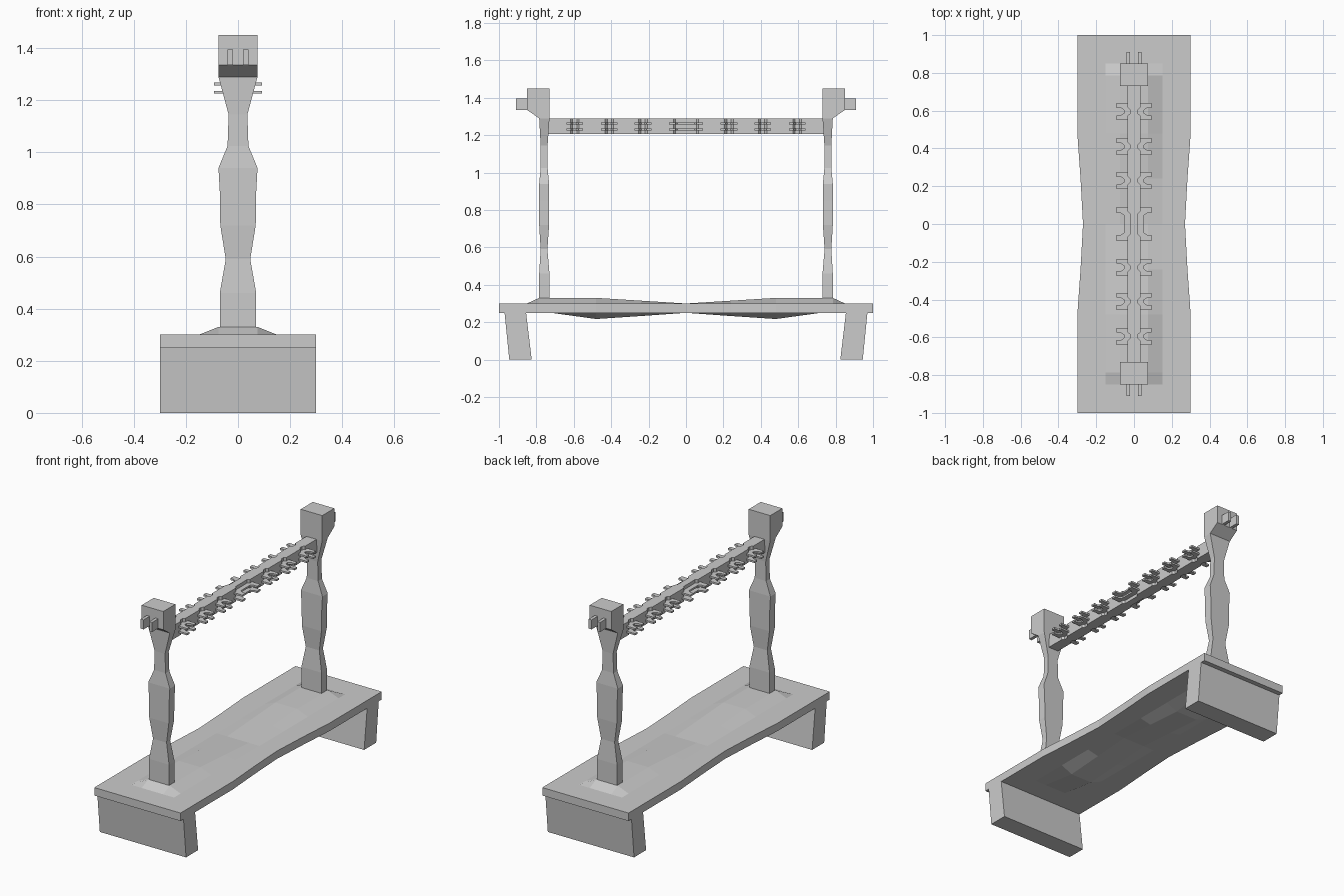
import bpy, bmesh

if "Cube" in bpy.data.objects:
    bpy.data.objects.remove(bpy.data.objects["Cube"])


def make(name, rings, cap=True):
    """Skin a list of equal-length vertex rings into one flat-shaded solid."""
    bm = bmesh.new()
    vr = [[bm.verts.new(p) for p in r] for r in rings]
    n = len(rings[0])
    for a, b in zip(vr, vr[1:]):
        for i in range(n):
            j = (i + 1) % n
            bm.faces.new((a[i], a[j], b[j], b[i]))
    if cap:
        bm.faces.new(vr[0])
        bm.faces.new(vr[-1])
    bmesh.ops.recalc_face_normals(bm, faces=bm.faces)
    me = bpy.data.meshes.new(name)
    bm.to_mesh(me)
    bm.free()
    ob = bpy.data.objects.new(name, me)
    bpy.context.collection.objects.link(ob)
    return ob


def rect(x0, x1, y0, y1, z):
    return [(x0, y0, z), (x1, y0, z), (x1, y1, z), (x0, y1, z)]


def prism(name, poly, z0, z1):
    return make(name, [[(x, y, z0) for x, y in poly], [(x, y, z1) for x, y in poly]])


# Waisted board with raised ridges at the posts and a shallow keel below
# rows: y, half width, ridge top, keel bottom
half_rows = [(1, .3, .30, .25), (.85, .3, .30, .25), (.785, .3, .33, .25),
             (.72, .3, .33, .25), (.48, .3, .33, .217), (.24, .283, .315, .233)]
rows = ([(-y, w, t, b) for y, w, t, b in half_rows] + [(0, .27, .30, .25)]
        + half_rows[::-1])
rings = []
for y, w, t, b in rows:
    top = [(-w, .30), (-.15, .30), (-.075, t), (.075, t), (.15, .30), (w, .30)]
    bot = [(w, .25), (.15, .25), (.075, b), (-.075, b), (-.15, .25), (-w, .25)]
    rings.append([(x, y, z) for x, z in top + bot])
make("board", rings)

# Post stations: z, half width in x, inner y, outer y (the last ones form the head)
stations = [(.29, .07, .73, .785), (.46, .07, .73, .785), (.59, .047, .741, .777),
            (.72, .068, .732, .785), (.85, .07, .732, .785), (.94, .075, .732, .785),
            (1.025, .04, .74, .777), (1.145, .036, .74, .777), (1.29, .075, .73, .785),
            (1.335, .075, .73, .85), (1.45, .075, .73, .85)]
for s, end in ((-1, "front"), (1, "back")):
    # Slanted slab leg
    make(end + "_leg", [rect(-.3, .3, s * .825, s * .945, 0),
                        rect(-.3, .3, s * .855, s * .97, .25)])
    make(end + "_post", [rect(-h, h, s * a, s * b, z) for z, h, a, b in stations])
    # Pair of pegs on the outside of the head
    for x in (-.03, .03):
        make(end + "_peg", [rect(x - .01, x + .01, s * .84, s * .91, z)
                            for z in (1.335, 1.395)])

# Hooks along the bar: centre y, half span
hooks = [(-.595, .045), (-.41, .045), (-.23, .045), (0, .09),
         (.23, .045), (.41, .045), (.595, .045)]

# Cross bar with shallow notches at each hook
side = [(.035, -.74)]
for c, h in hooks:
    k = h - .022
    side += [(.035, c - k), (.022, c - k + .012), (.022, c + k - .012), (.035, c + k)]
side.append((.035, .74))
prism("cross_bar", side + [(-x, y) for x, y in reversed(side)], 1.205, 1.29)

# Forked hook plates, two layers on both sides
for c, h in hooks:
    tip = h - (.025 if h < .05 else .033)
    edge = [(.02, h), (.093, h), (.093, tip), (.07, tip), (.052, tip - .012)]
    fork = edge + [(x, -y) for x, y in reversed(edge)]
    for s in (-1, 1):
        for z in (1.225, 1.257):
            prism("hook", [(s * x, c + y) for x, y in fork], z, z + .011)
